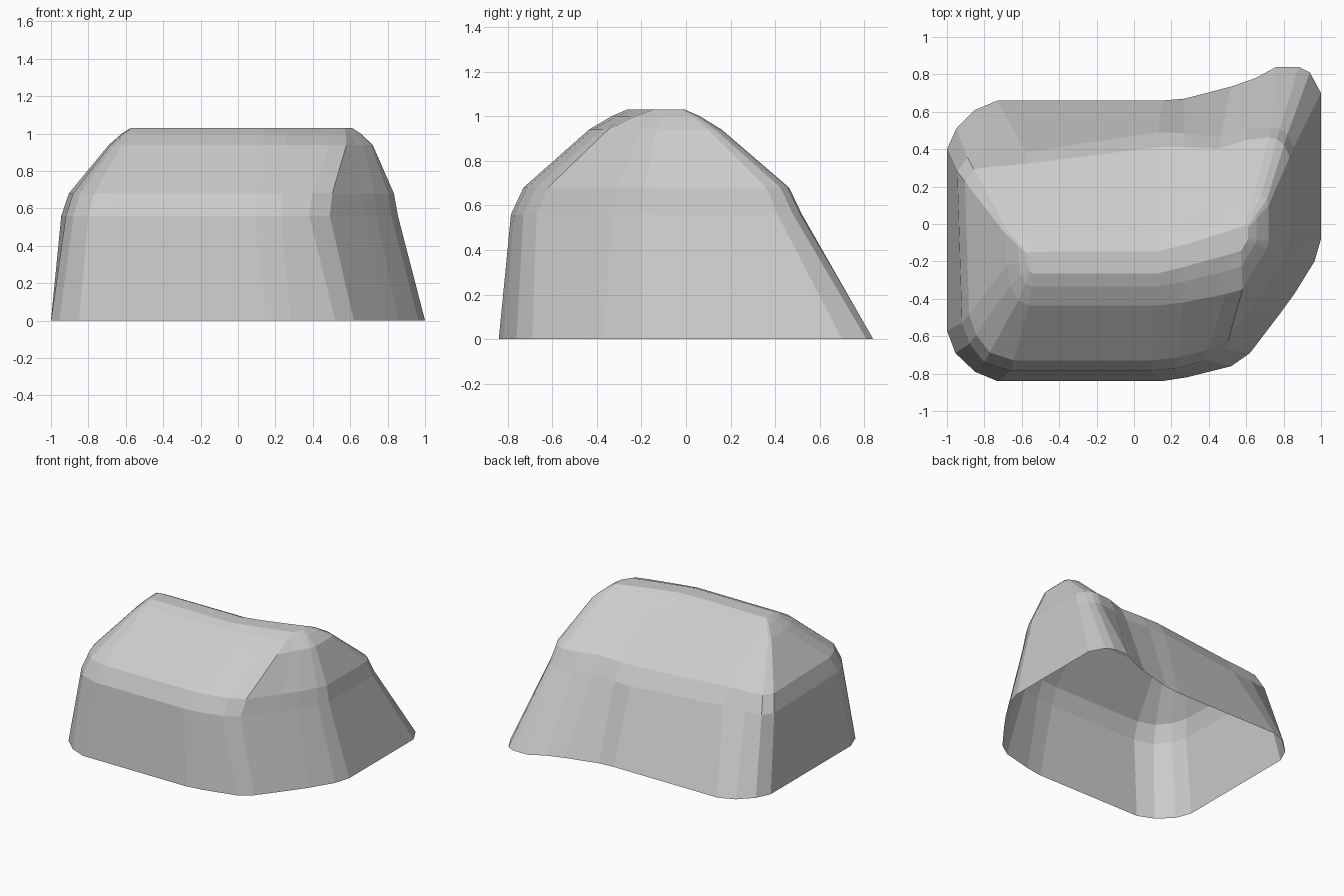
import bpy
import bmesh
from mathutils import Vector

# Three key outlines, same point order: back left, back, right end, front, front left
BASE = [(-1, .40), (-.95, .51), (-.85, .61), (-.73, .66), (.15, .66), (.27, .67),
        (.52, .735), (.65, .78), (.76, .84), (.88, .84), (.94, .81), (1, .70),
        (1, -.08), (.965, -.20), (.86, -.37), (.78, -.48), (.62, -.69), (.52, -.76),
        (.28, -.82), (.15, -.84), (-.73, -.84), (-.85, -.79), (-.955, -.69), (-1, -.57)]
SHOULDER = [(-.945, .28), (-.89, .355), (-.76, .37), (-.58, .385), (.13, .49), (.27, .485),
            (.46, .465), (.60, .51), (.74, .52), (.78, .51), (.82, .48), (.855, .41),
            (.855, -.12), (.82, -.20), (.74, -.33), (.67, -.43), (.49, -.67), (.38, -.73),
            (.23, -.77), (.09, -.785), (-.66, -.785), (-.80, -.74), (-.88, -.64), (-.92, -.53)]
CREST = [(-.69, -.05), (-.68, -.03), (-.64, -.02), (-.57, -.01), (.13, 0), (.28, .02),
         (.46, .08), (.58, .13), (.64, .16), (.68, .15), (.71, .13), (.72, .10),
         (.72, -.09), (.71, -.13), (.67, -.20), (.63, -.26), (.58, -.35), (.49, -.375),
         (.26, -.42), (.13, -.435), (-.56, -.435), (-.62, -.41), (-.66, -.33), (-.68, -.22)]


def spine(p):
    """Nearest point on the curved ridge line along the top."""
    x = min(max(p[0], -.53), .57)
    return (x, -.20 + .68 * max(0, x - .13) ** 2 + .0 if x < .13 else -.20 + .3 * (x - .13))


def blend(a, b, t):
    return [Vector(p).lerp(Vector(q), t) for p, q in zip(a, b)]


RIDGE = [spine(p) for p in CREST]

# Rings from the open bottom to the narrow top strip
rings = [(BASE, 0), (SHOULDER, .56), (blend(SHOULDER, CREST, .16), .68),
         (CREST, .94), (blend(CREST, RIDGE, .43), 1.0), (blend(CREST, RIDGE, .73), 1.03)]

bm = bmesh.new()
loops = [[bm.verts.new((p[0], p[1], z)) for p in pts] for pts, z in rings]
n = len(BASE)
for low, high in zip(loops, loops[1:]):
    for i in range(n):
        j = (i + 1) % n
        bm.faces.new((low[j], low[i], high[i], high[j]))
# Outlines run clockwise, so the cap is reversed to face up
bm.faces.new(list(reversed(loops[-1])))

mesh = bpy.data.meshes.new("sculpted_cap_shell")
bm.to_mesh(mesh)
bm.free()
shell = bpy.data.objects.new("sculpted_cap_shell", mesh)
bpy.context.collection.objects.link(shell)
